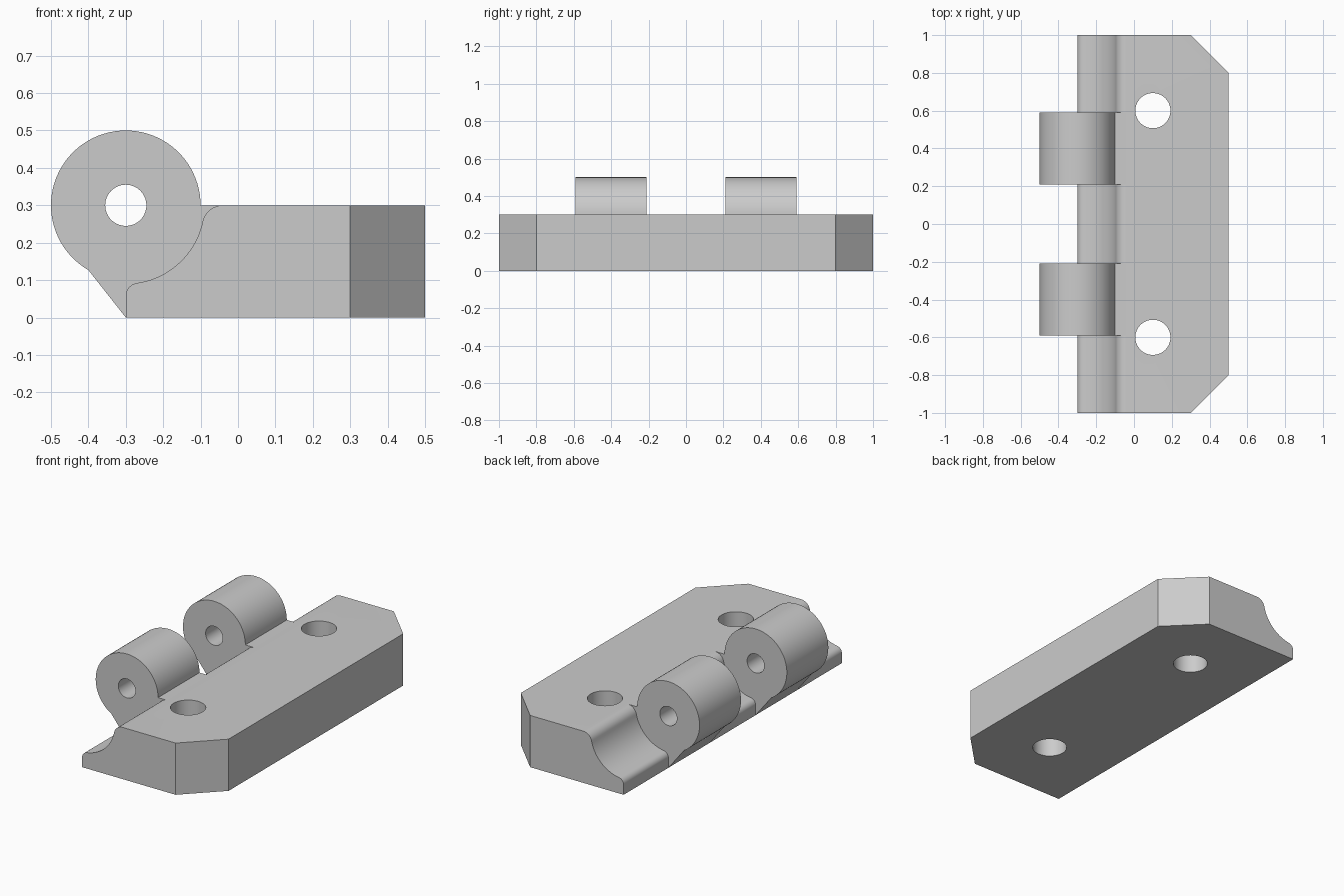
import bpy, bmesh, math
from mathutils import Vector

if "Cube" in bpy.data.objects:
    bpy.data.objects.remove(bpy.data.objects["Cube"])

AXIS = Vector((-0.3, 0.3))   # hinge pin axis in x, z
KNUCKLE_R, SCOOP_R, PIN_R, SCREW_R = 0.2, 0.21, 0.055, 0.093
TOP, HALF_LENGTH = 0.3, 1.0

grey = bpy.data.materials.new("plain_grey")
grey.use_nodes = True
grey.diffuse_color = (0.6, 0.6, 0.6, 1)
grey.node_tree.nodes["Principled BSDF"].inputs["Base Color"].default_value = grey.diffuse_color


def arc(centre, radius, start, end, steps):
    """Points (x, z) along an arc, angles in radians."""
    angles = [start + (end - start) * i / steps for i in range(steps + 1)]
    return [centre + radius * Vector((math.cos(a), math.sin(a))) for a in angles]


def extrude_profile(profile, y0, y1):
    """Closed x, z profile swept along y."""
    bm = bmesh.new()
    face = bm.faces.new([bm.verts.new((p.x, y0, p.y)) for p in profile])
    swept = bmesh.ops.extrude_face_region(bm, geom=[face])["geom"]
    bmesh.ops.translate(bm, vec=(0, y1 - y0, 0),
                        verts=[g for g in swept if isinstance(g, bmesh.types.BMVert)])
    bmesh.ops.recalc_face_normals(bm, faces=bm.faces)
    return bm


def finish(name, bm):
    mesh = bpy.data.meshes.new(name)
    bm.to_mesh(mesh)
    bm.free()
    obj = bpy.data.objects.new(name, mesh)
    bpy.context.collection.objects.link(obj)
    mesh.materials.append(grey)
    return obj


def drill(obj, location, radius, rotation=(0, 0, 0)):
    """Cut a round through hole."""
    bpy.ops.mesh.primitive_cylinder_add(vertices=64, radius=radius, depth=1,
                                        location=location, rotation=rotation)
    cutter = bpy.context.object
    cutter.hide_render = True
    cutter.data.materials.append(grey)
    mod = obj.modifiers.new("hole", 'BOOLEAN')
    mod.operation, mod.solver, mod.object = 'DIFFERENCE', 'EXACT', cutter
    bpy.context.view_layer.objects.active = obj
    bpy.ops.object.modifier_apply(modifier=mod.name)
    bpy.data.objects.remove(cutter)


def smooth(obj):
    bpy.ops.object.select_all(action='DESELECT')
    obj.select_set(True)
    bpy.context.view_layer.objects.active = obj
    bpy.ops.object.shade_smooth_by_angle(angle=math.radians(18))


# Scoop: rounded lip, concave seat, rounded lip, each tangent to the next
def lip_reach(radius):
    return math.sqrt((SCOOP_R + radius) ** 2 - radius ** 2)


low_r, high_r = 0.035, 0.055
low_centre = AXIS + Vector((low_r, -lip_reach(low_r)))
high_centre = AXIS + Vector((lip_reach(high_r), -high_r))
low_angle = math.atan2(*(low_centre - AXIS).yx)
high_angle = math.atan2(*(high_centre - AXIS).yx)
scoop = (arc(low_centre, low_r, math.pi, low_angle + math.pi, 10)
         + arc(AXIS, SCOOP_R, low_angle, high_angle, 24)[1:-1]
         + arc(high_centre, high_r, high_angle + math.pi, math.pi / 2, 10))
foot = Vector((AXIS.x, 0))

# Base plate with two chamfered corners and two screw holes
bm = extrude_profile([foot] + scoop + [Vector((0.5, TOP)), Vector((0.5, 0))],
                     -HALF_LENGTH, HALF_LENGTH)
for side in (-1, 1):
    cut = bmesh.ops.bisect_plane(bm, geom=bm.verts[:] + bm.edges[:] + bm.faces[:],
                                 plane_co=(0.5, side * 0.8, 0),
                                 plane_no=(1, side, 0), clear_outer=True)
    rim = [g for g in cut["geom_cut"] if isinstance(g, bmesh.types.BMEdge)]
    bmesh.ops.contextual_create(bm, geom=rim)
bmesh.ops.recalc_face_normals(bm, faces=bm.faces)
plate = finish("base_plate", bm)
for side in (-1, 1):
    drill(plate, (0.1, side * 0.6, 0.15), SCREW_R)
smooth(plate)

# Hinge knuckles with webs that fill the scoop below them
knuckle_profile = arc(AXIS, KNUCKLE_R, 0, math.radians(240), 56) + [foot] + scoop
for name, y0, y1 in (("front_knuckle", -0.59, -0.21), ("back_knuckle", 0.21, 0.59)):
    knuckle = finish(name, extrude_profile(knuckle_profile, y0, y1))
    drill(knuckle, (AXIS.x, (y0 + y1) / 2, AXIS.y), PIN_R, (math.pi / 2, 0, 0))
    smooth(knuckle)
